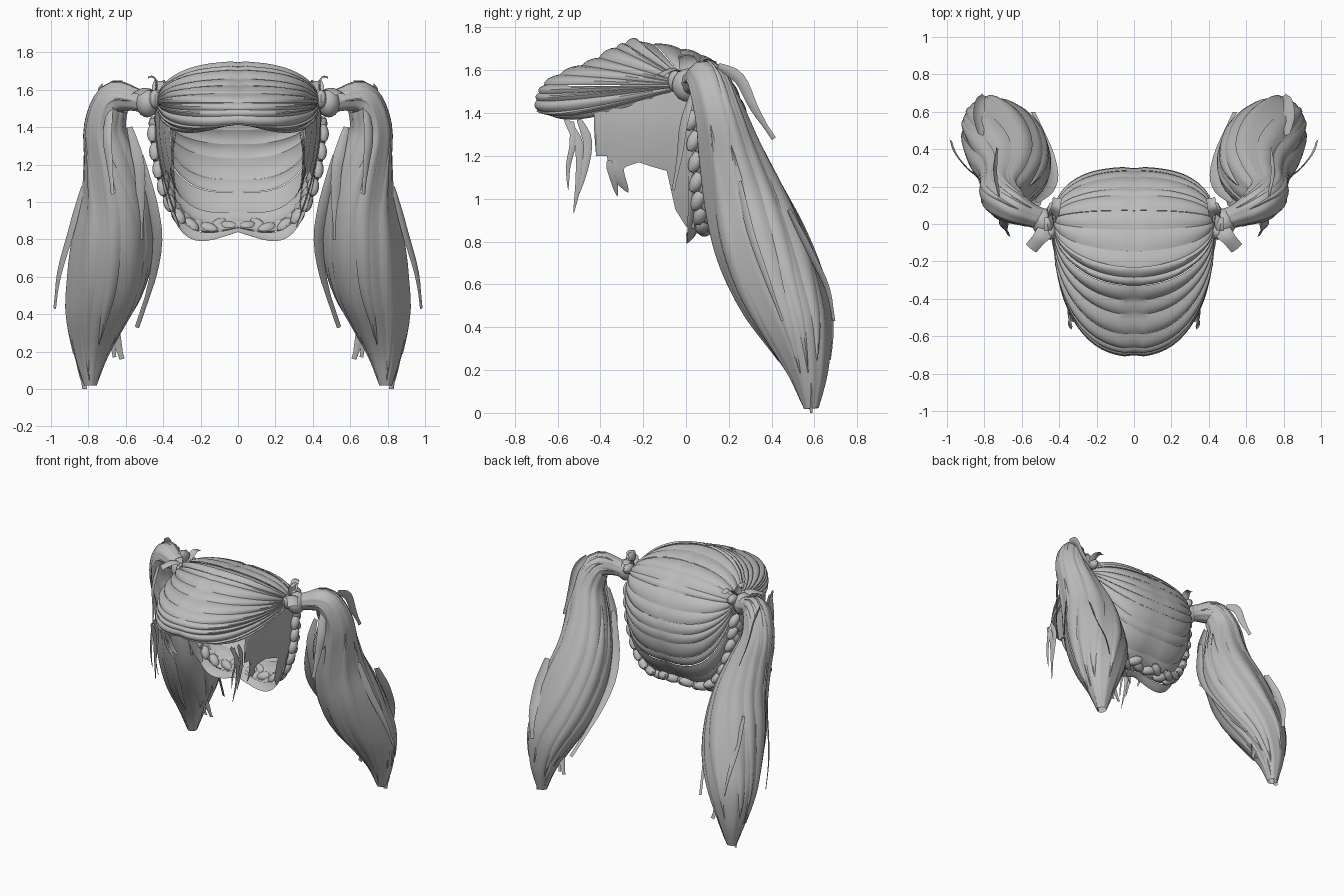
import bpy, bmesh, math, random
from mathutils import Vector, Matrix

if "Cube" in bpy.data.objects:
    bpy.data.objects.remove(bpy.data.objects["Cube"])

random.seed(4)
hair = bpy.data.materials.new("grey hair")
hair.diffuse_color = (0.5, 0.5, 0.5, 1)
hair.use_nodes = True
hair.node_tree.nodes["Principled BSDF"].inputs["Base Color"].default_value = hair.diffuse_color


def spline(pts, t):
    """Catmull-Rom through tuples of any length, t in 0..1"""
    n = len(pts) - 1
    i = min(int(t * n), n - 1)
    f = t * n - i
    a, b, c, d = (pts[max(0, min(n, i + k))] for k in (-1, 0, 1, 2))
    return [0.5 * (2*q + (r-p)*f + (2*p-5*q+4*r-s)*f*f + (3*q-p-3*r+s)*f**3)
            for p, q, r, s in zip(a, b, c, d)]


def sheet(bm, rows):
    """Skin a grid of points"""
    vs = [[bm.verts.new(p) for p in row] for row in rows]
    for r0, r1 in zip(vs, vs[1:]):
        for j in range(len(r0) - 1):
            bm.faces.new((r0[j], r0[j+1], r1[j+1], r1[j]))


def finish(name, bm):
    """Weld, mirror across x and add the object"""
    bmesh.ops.remove_doubles(bm, verts=bm.verts, dist=0.0008)
    bmesh.ops.recalc_face_normals(bm, faces=bm.faces)
    me = bpy.data.meshes.new(name)
    bm.to_mesh(me)
    bm.free()
    me.materials.append(hair)
    ob = bpy.data.objects.new(name, me)
    bpy.context.collection.objects.link(ob)
    m = ob.modifiers.new("mirror", "MIRROR")
    m.merge_threshold = 0.002


def lock(bm, pts, width, side, bulge=0.25, tip=0.15, n=12):
    """Flat hair lock along a path, widened along the side vector"""
    side = Vector(side).normalized()
    rows = []
    for i in range(n + 1):
        t = i / n
        p = Vector(spline(pts, t))
        d = Vector(spline(pts, min(1, t + .02))) - Vector(spline(pts, max(0, t - .02)))
        s = (side - d.normalized() * side.dot(d.normalized())).normalized()
        nrm = d.cross(s).normalized()
        w = width * max(tip, min(1, 0.5 + 2 * t) * (1 - t ** 3))
        rows.append([p + s * w * v + nrm * w * bulge * (1 - v * v) for v in (-1, -.5, 0, .5, 1)])
    sheet(bm, rows)


# Scalp hair: strands swept from the middle profile to the tie points
TIE = Vector((0.43, 0.02, 1.53))
FRONT = [(-.64, 1.42), (-.69, 1.415), (-.695, 1.47), (-.66, 1.53), (-.56, 1.59),
         (-.43, 1.64), (-.31, 1.71), (-.23, 1.745)]
BACK = [(-.25, 1.73), (-.08, 1.705), (.08, 1.66), (.20, 1.55), (.27, 1.42), (.295, 1.28),
        (.265, 1.12), (.19, .99), (.09, .89), (.0, .84)]
MID = Vector((0, -.15, 1.35))


def scalp(profile, s, u, lift, front):
    y, z = spline(profile, s)
    a = u * math.pi / 2
    k = math.sin(a) ** 0.95
    power = .86 + .2 * s * s if front else 1.06 - .34 * min(1, s * 1.3)
    x = TIE.x * math.cos(a) ** power if u < 1 else 0
    p = Vector((x, TIE.y + (y - TIE.y) * k, TIE.z + (z - TIE.z) * k))
    # lower rims sag between middle and tie
    p.z -= math.sin(2 * a) * (.075 * (1 - s) ** 5 if front else .13 * s ** 6)
    o = (p - MID).normalized()
    return p + Vector((o.x if u < 1 else 0, o.y, o.z)) * lift


def scalp_part(name, profile, count, bump, front):
    bm = bmesh.new()
    cuts = [0] + [(i + random.uniform(-.3, .3)) / count for i in range(1, count)] + [1]
    for s0, s1 in zip(cuts, cuts[1:]):
        extra = random.uniform(0, .012)
        rows = []
        for i in range(19):
            u = i / 18
            env = math.sin(math.pi * min(u, .85) / 1.15) * (1 if u < 1 else .3)
            rows.append([scalp(profile, s0 + (s1 - s0) * (v + 1) / 2, u,
                               (bump * (1 - v * v) + extra) * env, front)
                         for v in (-1, -.6, -.2, .2, .6, 1)])
        sheet(bm, rows)
    finish(name, bm)


scalp_part("front_hair", FRONT, 11, .016, True)
scalp_part("back_hair", BACK, 15, .010, False)

# Side hair below the ties, with a ragged lower edge
bm = bmesh.new()
LOW = [(.04, .86), (.0, .87), (-.05, .95), (-.09, 1.13), (-.16, 1.15), (-.22, 1.17), (-.28, 1.15),
       (-.34, 1.08), (-.37, 1.2), (-.42, 1.2), (-.43, 1.33)]
rows = []
for n, (y, zb) in enumerate(LOW):
    k = (.04 - y) / .47
    zt = 1.53 - .13 * k
    row = []
    for j in range(9):
        z = zt + (zb - zt) * j / 8
        x = .44 - .36 * max(0, 1.40 - z) ** 1.6 - .08 * k * k + .006 * (n % 2)
        row.append((x, y, z))
    rows.append(row)
sheet(bm, rows)
finish("side_hair", bm)

# Hanging wisps at temples
bm = bmesh.new()
for pts, w in [
    ([(.33, -.56, 1.37), (.345, -.50, 1.25), (.34, -.50, 1.10), (.32, -.525, .93)], .022),
    ([(.35, -.50, 1.37), (.35, -.46, 1.27), (.35, -.47, 1.15), (.34, -.50, 1.02)], .022),
    ([(.34, -.53, 1.36), (.35, -.53, 1.25), (.34, -.55, 1.15), (.33, -.55, 1.04)], .015),
    ([(.36, -.33, 1.18), (.34, -.31, 1.10), (.31, -.27, 1.03)], .03),
    ([(.36, -.36, 1.18), (.34, -.34, 1.10), (.30, -.32, 1.01)], .02)]:
    lock(bm, pts, w, (0, 1, 0), tip=.03)
finish("wisps", bm)

# Braids running from the ties along the lower rim to the nape
bm = bmesh.new()
BRAID = [scalp(BACK, .9 - .06 * abs(u - .5), u, .026, False)[:] for u in (.1, .2, .32, .45, .6, .78, .97)]
N = 18
for i in range(N):
    t = i / (N - 1)
    p = Vector(spline(BRAID, t))
    d = (Vector(spline(BRAID, min(1, t + .03))) - Vector(spline(BRAID, max(0, t - .03)))).normalized()
    out = (p - Vector((0, -.1, 1.25)))
    out = (out - d * out.dot(d)).normalized()
    s = d.cross(out)
    sg = 1 if i % 2 else -1
    axis = (d + s * sg * .6).normalized()
    rot = Matrix((axis, out.cross(axis), out)).transposed().to_4x4()
    mat = Matrix.Translation(p + s * sg * .018) @ rot @ Matrix.Diagonal((.058, .034, .032, 1))
    bmesh.ops.create_uvsphere(bm, u_segments=10, v_segments=7, radius=1, matrix=mat)
finish("braid", bm)

# Pigtails: path x, y, z and radius
TAIL = [(.47, .02, 1.52, .055), (.56, .05, 1.55, .065), (.66, .10, 1.55, .095),
        (.71, .155, 1.40, .115), (.675, .21, 1.20, .15), (.65, .275, 1.0, .187),
        (.665, .35, .8, .212), (.70, .435, .6, .208), (.755, .52, .4, .17),
        (.785, .57, .2, .10), (.79, .585, .02, .035)]
STEPS = 44
frames = []
nrm = Vector((0, 0, 1))
prev = None
for i in range(STEPS + 1):
    t = i / STEPS
    d = (Vector(spline(TAIL, min(1, t + .01))[:3]) - Vector(spline(TAIL, max(0, t - .01))[:3])).normalized()
    if prev:
        nrm = prev.rotation_difference(d) @ nrm
    nrm = (nrm - d * nrm.dot(d)).normalized()
    prev = d
    *p, r = spline(TAIL, t)
    frames.append((Vector(p), nrm.copy(), d.cross(nrm), r))


def on_tail(i, ang, k):
    p, a, b, r = frames[i]
    return p + (a * math.cos(ang) + b * math.sin(ang)) * r * k


bm = bmesh.new()
G = 10
cuts = [(g + random.uniform(-.3, .3)) * math.tau / G for g in range(G)]
cuts.append(cuts[0] + math.tau)
for a0, a1 in zip(cuts, cuts[1:]):
    rows = []
    for i in range(STEPS + 1):
        tw = .9 * i / STEPS
        rows.append([on_tail(i, a0 + (a1 - a0) * (v + 1) / 2 + tw, .94 + .06 * (1 - v * v))
                     for v in (-1, -.5, 0, .5, 1)])
    sheet(bm, rows)
finish("pigtail", bm)

# Overlapping locks on the pigtails
bm = bmesh.new()
for g in range(11):
    i0, i1 = random.randint(2, 16), random.randint(34, 44)
    a0, tw = g * math.tau / 11, random.uniform(.3, 1.3)
    hw, k = random.uniform(.2, .38), random.uniform(.96, 1.0)
    rows = []
    for i in range(i0, i1 + 1):
        t = (i - i0) / (i1 - i0)
        w = hw * max(.06, math.sin(math.pi * t) ** .6)
        rows.append([on_tail(i, a0 + tw * t + w * v, k + .06 * (1 - v * v)) for v in (-1, -.5, 0, .5, 1)])
    sheet(bm, rows)
finish("pigtail_locks", bm)

# Loose strands around the pigtails
bm = bmesh.new()
for pts, w, side in [
    ([(.83, .25, 1.08), (.89, .30, .85), (.955, .38, .62), (.98, .45, .43)], .024, (1, 1, 0)),
    ([(.52, .12, 1.25), (.46, .18, 1.0), (.43, .27, .80), (.46, .42, .58), (.54, .60, .33)], .03, (1, .3, 0)),
    ([(.82, .48, .95), (.83, .58, .75), (.82, .66, .58), (.80, .69, .43)], .035, (1, .6, 0)),
    ([(.72, .15, 1.62), (.74, .25, 1.56), (.74, .32, 1.42), (.73, .41, 1.28)], .03, (.5, 1, .5)),
    ([(.68, .04, 1.52), (.70, -.01, 1.35), (.685, -.03, 1.2), (.67, -.06, 1.04)], .03, (1, .8, 0)),
    ([(.58, .10, 1.40), (.53, .10, 1.2), (.52, .14, 1.0), (.52, .19, .80)], .03, (1, 0, 0)),
    ([(.68, .48, .45), (.66, .54, .3), (.62, .57, .16)], .035, (1, 0, 0)),
    ([(.70, .47, .42), (.68, .53, .3), (.66, .56, .17)], .025, (1, 0, 0)),
    ([(.86, .53, .3), (.84, .57, .15), (.82, .585, .0)], .035, (1, .5, 0))]:
    lock(bm, pts, w, side, tip=.4)
finish("loose_strands", bm)

# Hair ties: knot, wrapped bands and short bow ends
bm = bmesh.new()
bmesh.ops.create_uvsphere(bm, u_segments=16, v_segments=10, radius=1,
                          matrix=Matrix.Translation((.485, .01, 1.53)) @ Matrix.Diagonal((.062, .075, .078, 1)))
for c, sc in [((.445, -.045, 1.55), (.03, .04, .05)), ((.435, .06, 1.57), (.03, .06, .035))]:
    bmesh.ops.create_uvsphere(bm, u_segments=12, v_segments=8, radius=1,
                              matrix=Matrix.Translation(c) @ Matrix.Diagonal((*sc, 1)))
finish("hair_tie", bm)
bm = bmesh.new()
for pts, w, side in [
    ([(.45, .02, 1.58), (.44, .01, 1.63), (.455, 0, 1.665), (.48, 0, 1.66)], .045, (0, 1, 0)),
    ([(.46, -.02, 1.58), (.50, -.07, 1.60), (.55, -.13, 1.57)], .045, (1, .7, 0)),
    ([(.44, .03, 1.59), (.42, .08, 1.65), (.41, .14, 1.64)], .03, (1, .2, 0))]:
    lock(bm, pts, w, side, tip=.8, n=8)
finish("bow_ends", bm)

bpy.ops.object.select_all(action="SELECT")
bpy.context.view_layer.objects.active = bpy.context.selected_objects[0]
bpy.ops.object.shade_smooth_by_angle(angle=math.radians(32))
